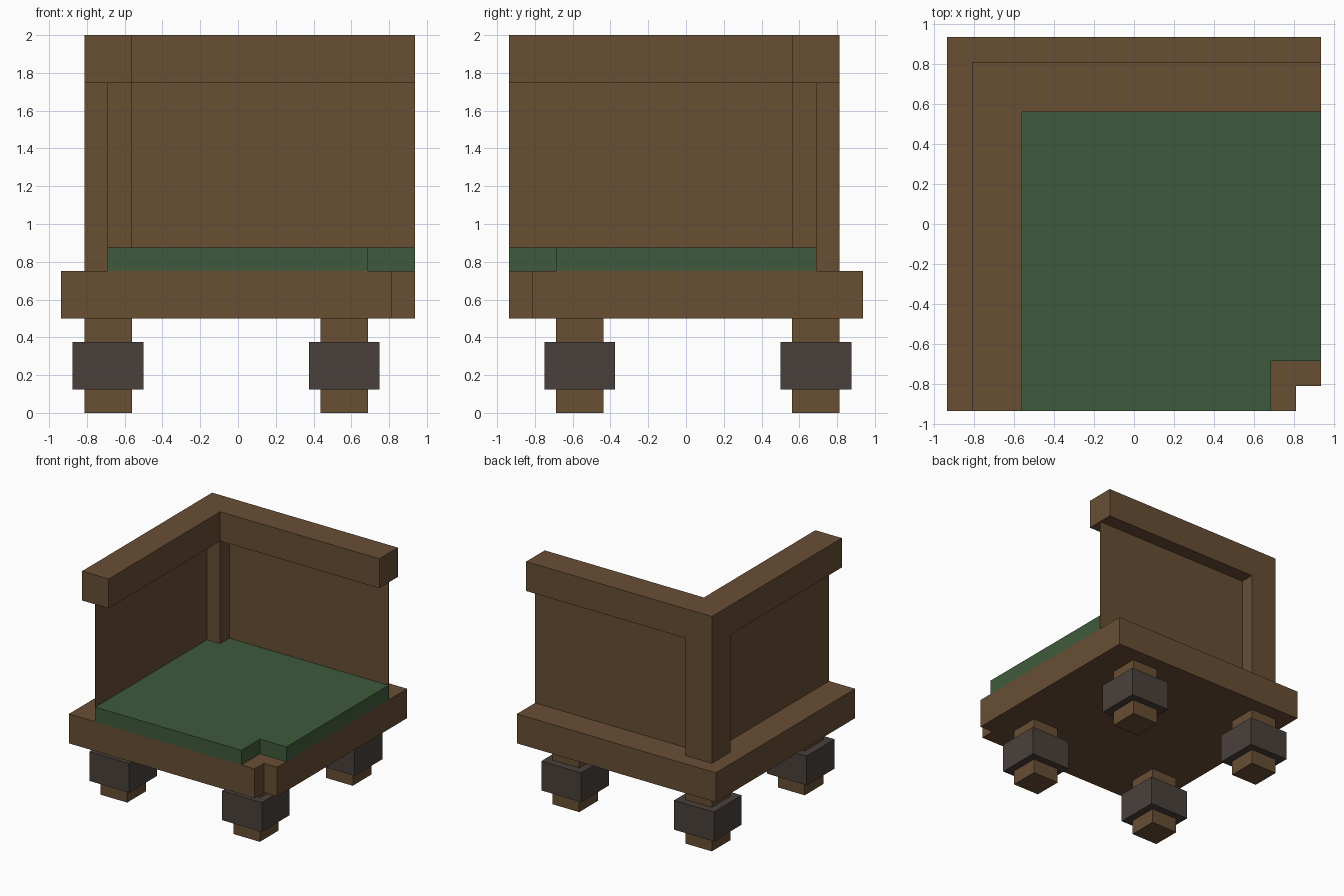
import bpy
import bmesh

cube = bpy.data.objects.get("Cube")
if cube:
    bpy.data.objects.remove(cube, do_unlink=True)

U = 0.125        # design unit
EDGE = 7.5       # half width of the seat, in units


def linear(c):
    c /= 255
    return c / 12.92 if c <= 0.04045 else ((c + 0.055) / 1.055) ** 2.4


def material(name, rgb):
    mat = bpy.data.materials.new(name)
    mat.use_nodes = True
    colour = [linear(c) for c in rgb] + [1]
    mat.diffuse_color = colour
    mat.node_tree.nodes["Principled BSDF"].inputs["Base Color"].default_value = colour
    return mat


wood = material("brown wood", (104, 78, 52))
fabric = material("green fabric", (63, 90, 60))
metal = material("dark metal", (74, 64, 59))


def prism(name, outline, z0, z1, mat):
    """Extrude a flat outline, given in units, from z0 to z1."""
    bm = bmesh.new()
    face = bm.faces.new([bm.verts.new((x * U, y * U, z0 * U)) for x, y in outline])
    moved = bmesh.ops.extrude_face_region(bm, geom=[face])["geom"]
    verts = [v for v in moved if isinstance(v, bmesh.types.BMVert)]
    bmesh.ops.translate(bm, verts=verts, vec=(0, 0, (z1 - z0) * U))
    bmesh.ops.recalc_face_normals(bm, faces=bm.faces)
    mesh = bpy.data.meshes.new(name)
    bm.to_mesh(mesh)
    bm.free()
    mesh.materials.append(mat)
    obj = bpy.data.objects.new(name, mesh)
    bpy.context.scene.collection.objects.link(obj)
    return obj


def rectangle(x0, x1, y0, y1):
    return [(x0, y0), (x1, y0), (x1, y1), (x0, y1)]


def notched(side, notch):
    """Square with its back left corner at (-side, side) and the front corner cut."""
    return [(-side, -EDGE), (notch, -EDGE), (notch, -notch),
            (EDGE, -notch), (EDGE, side), (-side, side)]


# Seat base and cushion, both notched at the open front corner
prism("seat_base", notched(EDGE, 6.5), 4, 6, wood)
prism("cushion", notched(5.5, 5.5), 6, 7, fabric)

# Corner post and the top rail running along both backs
prism("corner_post", rectangle(-6.5, -4.5, 4.5, 6.5), 6, 14, wood)
rail = [(-6.5, -EDGE), (-4.5, -EDGE), (-4.5, 4.5), (EDGE, 4.5), (EDGE, 6.5), (-6.5, 6.5)]
prism("top_rail", rail, 14, 16, wood)

# Thin back panels under the rail
T = 0.03
prism("side_panel", rectangle(-5.5 - T, -5.5, -EDGE, 5), 6, 14, wood)
prism("back_panel", rectangle(-5, EDGE, 5.5, 5.5 + T), 6, 14, wood)

# Legs with metal sleeves
for x, side in ((-5.5, "right"), (4.5, "left")):
    for y, end in ((-4.5, "front"), (5.5, "back")):
        for part, r, z0, z1, mat in (("leg", 1, 0, 4, wood), ("leg_sleeve", 1.5, 1, 3, metal)):
            prism(f"{end}_{side}_{part}", rectangle(x - r, x + r, y - r, y + r), z0, z1, mat)
